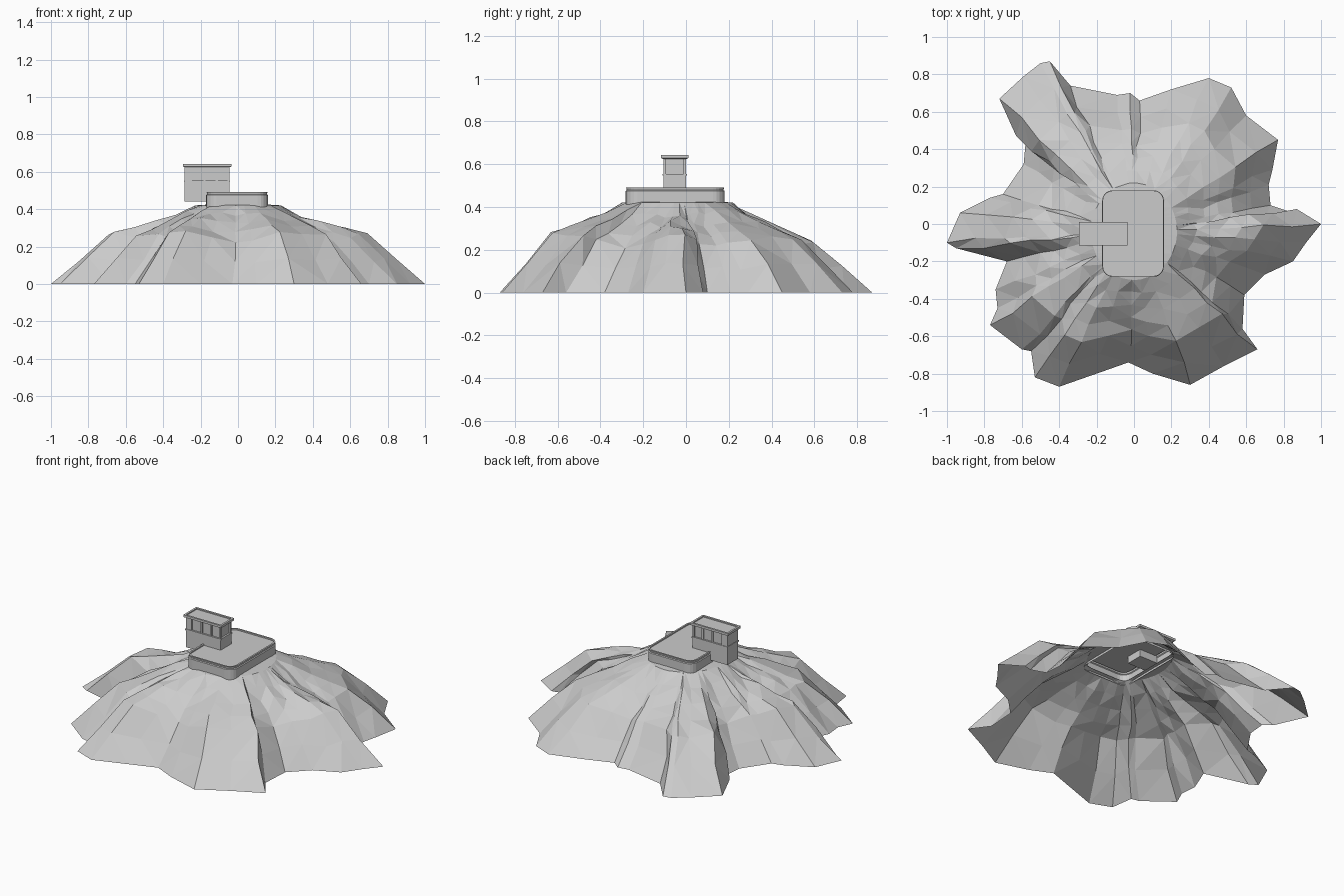
import bpy, bmesh, math, random
from mathutils import Vector

if "Cube" in bpy.data.objects:
    bpy.data.objects.remove(bpy.data.objects["Cube"])
random.seed(4)


def finish(bm, name):
    bmesh.ops.recalc_face_normals(bm, faces=bm.faces)
    me = bpy.data.meshes.new(name)
    bm.to_mesh(me)
    bm.free()
    ob = bpy.data.objects.new(name, me)
    bpy.context.collection.objects.link(ob)
    return ob


def loft(name, rings, cap=False, tris=False):
    bm = bmesh.new()
    vs = [[bm.verts.new(p) for p in r] for r in rings]
    n = len(vs[0])
    for a, b in zip(vs, vs[1:]):
        for i in range(n):
            j = (i + 1) % n
            bm.faces.new((a[i], a[j], b[j], b[i]))
    if cap:
        bm.faces.new(vs[-1])
    if tris:
        bmesh.ops.triangulate(bm, faces=bm.faces, quad_method='SHORT_EDGE')
    return finish(bm, name)


def box(name, x0, x1, y0, y1, z0, z1):
    bm = bmesh.new()
    bmesh.ops.create_cube(bm, size=1)
    for v in bm.verts:
        v.co = Vector(((x0 + x1) / 2 + v.co.x * (x1 - x0),
                       (y0 + y1) / 2 + v.co.y * (y1 - y0),
                       (z0 + z1) / 2 + v.co.z * (z1 - z0)))
    return finish(bm, name)


def rounded(x0, x1, y0, y1, r, z, seg=5):
    pts = []
    for k, (cx, cy) in enumerate(((x1 - r, y1 - r), (x0 + r, y1 - r), (x0 + r, y0 + r), (x1 - r, y0 + r))):
        for s in range(seg + 1):
            a = math.pi / 2 * (k + s / seg)
            pts.append((cx + r * math.cos(a), cy + r * math.sin(a), z))
    return pts


# Rocky hill: outline at ground level, lofted up to an open top under the platform
rim = [(1, 0), (.87, .08), (.82, .07), (.73, .10), (.72, .21), (.74, .29), (.77, .45),
       (.60, .58), (.52, .73), (.40, .78), (.2, .72), (.03, .66), (-.02, .70), (-.09, .69),
       (-.34, .74), (-.45, .87), (-.50, .86), (-.59, .79), (-.72, .67), (-.63, .47), (-.58, .43),
       (-.59, .32), (-.70, .16), (-.77, .14), (-.93, .06), (-1, -.10), (-.95, -.13), (-.68, -.20),
       (-.74, -.35), (-.73, -.45), (-.77, -.54), (-.60, -.67), (-.55, -.68), (-.53, -.82),
       (-.40, -.87), (-.2, -.80), (-.03, -.74), (.10, -.80), (.30, -.86), (.48, -.76), (.66, -.67),
       (.58, -.56), (.59, -.38), (.70, -.27), (.85, -.20), (.92, -.10)]
steps = (0, .14, .3, .45, .6, .8, 1)
rays = []
for x, y in rim:
    a = math.atan2((y + .04) / .26, x / .23)
    top = Vector((.23 * math.cos(a), -.04 + .26 * math.sin(a), .42))
    foot = Vector((x, y, 0))
    h = min(.27, max(.17, .19 + (foot.length - .6) * .24)) + random.uniform(-.008, .008)
    if x < -.3 and y > .6:
        h -= .03                          # lower spur at the back left
    power = .65 if abs(x) > .81 else .95   # long side ridges drop early, then run flat
    ray = [Vector((max(-.15, min(.15, top.x)), max(-.26, min(.16, top.y)), .425))]
    side = Vector((-y, x, 0)).normalized()
    for t in steps:
        p = top.lerp(foot, t)
        p.z = .42 - (.42 - h) * (t / .6) ** power if t <= .6 else h * (1 - t) / .4
        if 0 < t < 1:
            p += side * random.uniform(-.02, .02) * t
            p.z += random.uniform(-.01, .01)
        ray.append(p)
    rays.append(ray)
loft("rocky_hill", list(zip(*rays)), tris=True)

# Summit platform with a thin raised rim and open underside
X0, X1, Y0, Y1 = -.17, .16, -.282, .18
prof = ((0, .41), (0, .475), (.005, .479), (.002, .492), (.012, .492), (.012, .484))
loft("summit_platform", [rounded(X0 + d, X1 - d, Y0 + d, Y1 - d, .055 - d, z) for d, z in prof], cap=True)

# Lookout hut on the platform edge
bx0, bx1, by0, by1 = -.285, -.045, -.106, .001
box("hut_base", bx0, bx1, by0, by1, .44, .55)
box("window_band", bx0 + .008, bx1 - .008, by0 + .008, by1 - .008, .55, .625)
box("window_sill", bx0 - .003, bx1 + .003, by0 - .003, by1 + .003, .546, .554)
box("hut_end_wall", bx0, bx0 + .04, by0, by1, .55, .625)
for i, x in enumerate((bx0 + .1, bx0 + .165, bx1 - .012)):
    for s, y in (("front", by0), ("back", by1 - .012)):
        box(f"window_post_{s}_{i}", x, x + .012, y, y + .012, .55, .625)

# Flat roof with a raised edge
roof = ((0, .624), (-.01, .628), (-.01, .642), (.002, .642), (.002, .635))
loft("hut_roof", [[(bx0 + d, by0 + d, z), (bx1 - d, by0 + d, z), (bx1 - d, by1 - d, z), (bx0 + d, by1 - d, z)]
                  for d, z in roof], cap=True)
